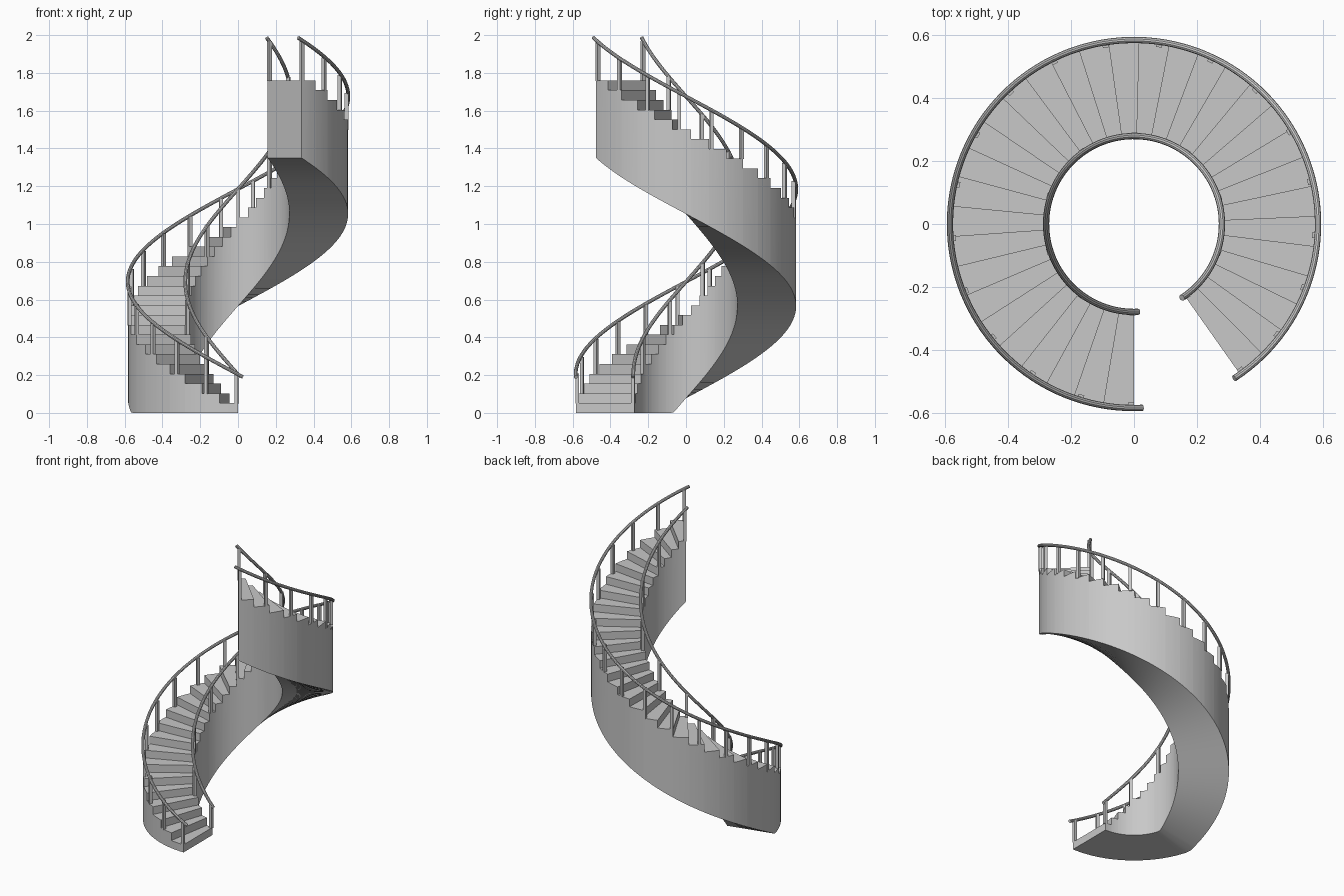
import bpy, bmesh, math
from mathutils import Matrix, Vector

if "Cube" in bpy.data.objects:
    bpy.data.objects.remove(bpy.data.objects["Cube"])

STEPS, SWEEP, TOP = 34, 324.8, 1.76
R_IN, R_OUT, DEPTH = 0.272, 0.583, 0.41
RISE, TURN = TOP / STEPS, SWEEP / STEPS

grey = bpy.data.materials.new("light grey")
grey.diffuse_color = (0.58, 0.58, 0.58, 1)
grey.use_nodes = True
grey.node_tree.nodes["Principled BSDF"].inputs["Base Color"].default_value = grey.diffuse_color


def pt(r, s, z):
    """Point at radius r after s degrees of climb (clockwise from the front)."""
    a = math.radians(-90 - s)
    return Vector((r * math.cos(a), r * math.sin(a), z))


def finish(bm, name, smooth=True):
    bmesh.ops.remove_doubles(bm, verts=bm.verts, dist=1e-5)
    bmesh.ops.recalc_face_normals(bm, faces=bm.faces)
    me = bpy.data.meshes.new(name)
    bm.to_mesh(me)
    bm.free()
    ob = bpy.data.objects.new(name, me)
    bpy.context.collection.objects.link(ob)
    me.materials.append(grey)
    if smooth:
        bpy.ops.object.select_all(action='DESELECT')
        ob.select_set(True)
        bpy.context.view_layer.objects.active = ob
        bpy.ops.object.shade_smooth_by_angle(angle=math.radians(30))
    return ob


def under(s):
    return max(0.0, s / SWEEP * TOP - DEPTH)


# Stair body: treads, risers, curved side walls and sloping soffit
bm = bmesh.new()


def face(*pts):
    bm.faces.new([bm.verts.new(p) for p in pts])


SUB = 3
for i in range(STEPS):
    z = (i + 1) * RISE
    s0 = i * TURN
    low = z - RISE if i else 0
    face(pt(R_IN, s0, low), pt(R_OUT, s0, low), pt(R_OUT, s0, z), pt(R_IN, s0, z))
    for k in range(SUB):
        a, b = s0 + TURN * k / SUB, s0 + TURN * (k + 1) / SUB
        face(pt(R_IN, a, z), pt(R_OUT, a, z), pt(R_OUT, b, z), pt(R_IN, b, z))
        face(pt(R_IN, b, under(b)), pt(R_OUT, b, under(b)),
             pt(R_OUT, a, under(a)), pt(R_IN, a, under(a)))
        face(pt(R_OUT, a, under(a)), pt(R_OUT, b, under(b)), pt(R_OUT, b, z), pt(R_OUT, a, z))
        face(pt(R_IN, b, under(b)), pt(R_IN, a, under(a)), pt(R_IN, a, z), pt(R_IN, b, z))
e = under(SWEEP)
face(pt(R_OUT, SWEEP, e), pt(R_IN, SWEEP, e), pt(R_IN, SWEEP, TOP), pt(R_OUT, SWEEP, TOP))
finish(bm, "stair_body")


def rail_z(s):
    return 0.204 + 0.00545 * s


# Handrails: round tubes swept along the helix
def handrail(name, r, rad=0.010, n=10, seg=120):
    bm = bmesh.new()
    rings = []
    for i in range(seg + 1):
        s = -2.6 + (SWEEP + 4.8) * i / seg
        c = pt(r, s, rail_z(s))
        t = (pt(r, s + 0.1, rail_z(s + 0.1)) - c).normalized()
        out = Vector((c.x, c.y, 0)).normalized()
        up = out.cross(t)
        rings.append([bm.verts.new(c + rad * (math.cos(q) * out + math.sin(q) * up))
                      for q in (2 * math.pi * j / n for j in range(n))])
    for p, q in zip(rings, rings[1:]):
        for j in range(n):
            bm.faces.new((p[j], p[(j + 1) % n], q[(j + 1) % n], q[j]))
    bm.faces.new(rings[0])
    bm.faces.new(rings[-1])
    finish(bm, name)


# Posts: square balusters from the tread up to the rail
def posts(name, r, count, w=0.019):
    bm = bmesh.new()
    for i in range(count + 1):
        s = min(max(SWEEP * i / count, 0.9), SWEEP - 0.9)
        z0 = (min(int(s / TURN + 1e-4), STEPS - 1) + 1) * RISE - 0.003
        z1 = rail_z(s)
        m = (Matrix.Translation(pt(r, s, (z0 + z1) / 2))
             @ Matrix.Rotation(math.radians(-90 - s), 4, 'Z')
             @ Matrix.Diagonal((w, w, z1 - z0, 1)))
        bmesh.ops.create_cube(bm, size=1, matrix=m)
    finish(bm, name, False)


handrail("outer_handrail", 0.584)
handrail("inner_handrail", 0.279)
posts("outer_posts", 0.576, 19)
posts("inner_posts", 0.281, 9)
